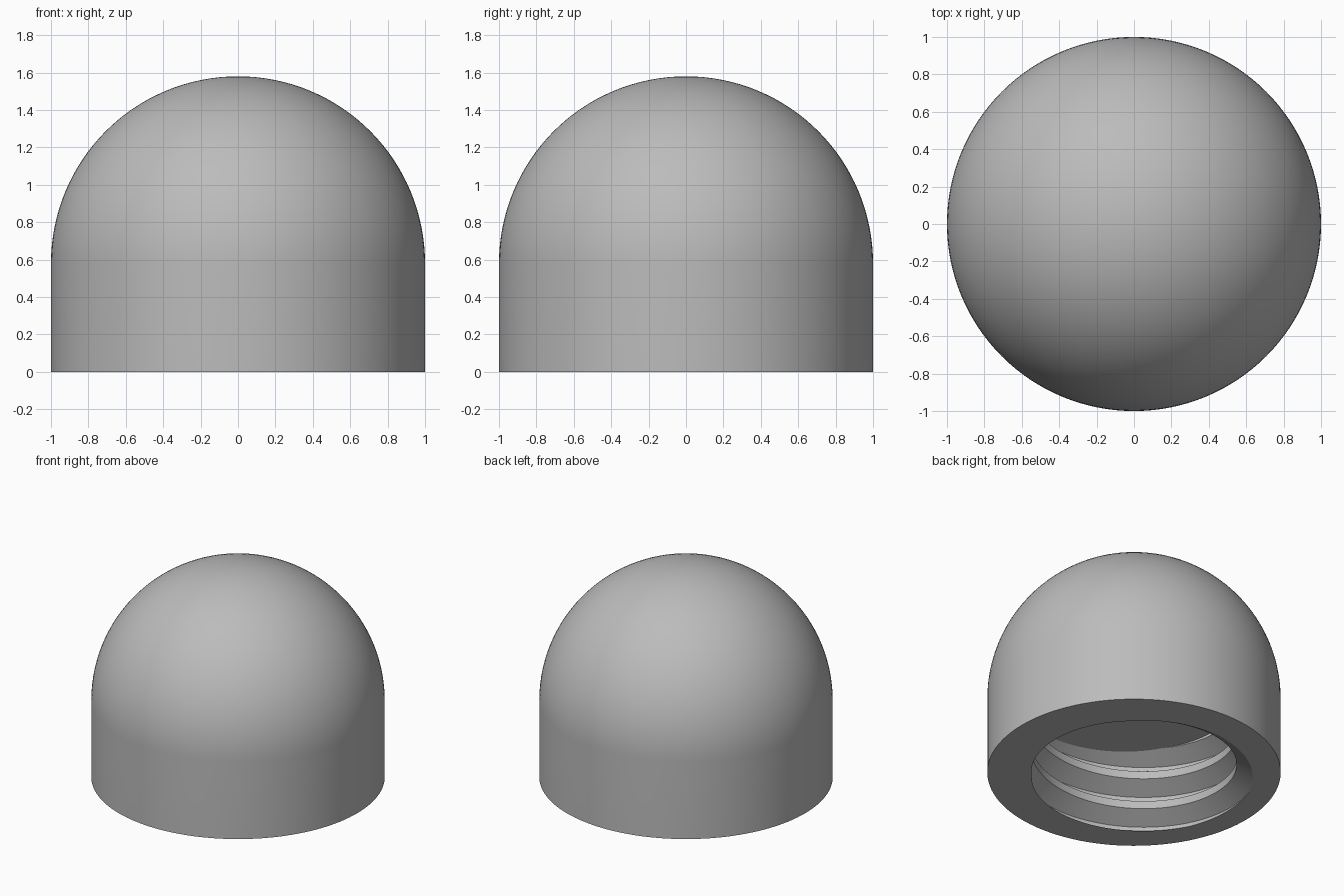
import bpy
import bmesh
from math import sin, cos, pi, radians, sqrt
from mathutils import Vector

old = bpy.data.objects.get("Cube")
if old:
    bpy.data.objects.remove(old, do_unlink=True)

SEGMENTS = 128
DOME_Z = 0.58       # height where the wall turns into the hemisphere
CEILING_Z = 0.58    # top of the threaded bore
PITCH = 0.235
CREST_R = 0.70
DEPTH = PITCH * sqrt(3) * 5 / 16 * 1.0
ROOT_R = CREST_R + DEPTH

grey = bpy.data.materials.new("plain_grey")
grey.use_nodes = True
color = (0.5, 0.5, 0.5, 1)
grey.diffuse_color = color
grey.node_tree.nodes["Principled BSDF"].inputs["Base Color"].default_value = color

bm = bmesh.new()


def edges_at(z):
    """Open edges lying in the horizontal plane at height z."""
    return [e for e in bm.edges if e.is_boundary
            and all(abs(v.co.z - z) < 1e-4 for v in e.verts)]


# Helical thread: one pitch of profile repeated, each column lifted along the helix
pitch_profile = [(CREST_R, -1 / 8), (CREST_R, 1 / 8),
                 (ROOT_R, 7 / 16), (ROOT_R, 9 / 16)]
profile = [(r, k + t) for k in range(-2, 5) for r, t in pitch_profile]
columns = []
for i in range(SEGMENTS + 1):
    turn = i / SEGMENTS
    a = 2 * pi * turn
    columns.append([bm.verts.new((r * cos(a), r * sin(a), PITCH * (t + turn)))
                    for r, t in profile])
for c0, c1 in zip(columns, columns[1:]):
    for j in range(len(profile) - 1):
        bm.faces.new((c0[j], c0[j + 1], c1[j + 1], c1[j]))
bmesh.ops.remove_doubles(bm, verts=bm.verts[:], dist=1e-5)

# Trim the thread flush with the base and the bore ceiling
for z, normal in ((0, -1), (CEILING_Z, 1)):
    bmesh.ops.bisect_plane(bm, geom=bm.verts[:] + bm.edges[:] + bm.faces[:],
                           plane_co=(0, 0, z), plane_no=(0, 0, normal),
                           clear_outer=True, dist=1e-5)
bmesh.ops.remove_doubles(bm, verts=bm.verts[:], dist=1e-5)

# Flat bore ceiling
bmesh.ops.triangle_fill(bm, edges=edges_at(CEILING_Z), use_beauty=True,
                        normal=Vector((0, 0, -1)))

# Outer wall and dome, revolved from a half outline
ARC_STEPS = 32
outline = [(1, 0)] + [(cos(pi / 2 * i / ARC_STEPS), DOME_Z + sin(pi / 2 * i / ARC_STEPS))
                      for i in range(ARC_STEPS + 1)]
verts = [bm.verts.new((r, 0, z)) for r, z in outline]
edges = [bm.edges.new(pair) for pair in zip(verts, verts[1:])]
bmesh.ops.spin(bm, geom=verts + edges, axis=(0, 0, 1), cent=(0, 0, 0),
               angle=2 * pi, steps=SEGMENTS, use_merge=False)
bmesh.ops.remove_doubles(bm, verts=bm.verts[:], dist=1e-5)

# Flat base rim between the wall and the bore mouth
bmesh.ops.triangle_fill(bm, edges=edges_at(0), use_beauty=True,
                        normal=Vector((0, 0, -1)))
bmesh.ops.recalc_face_normals(bm, faces=bm.faces[:])

mesh = bpy.data.meshes.new("domed_threaded_cap")
bm.to_mesh(mesh)
bm.free()
mesh.materials.append(grey)
cap = bpy.data.objects.new("domed_threaded_cap", mesh)
bpy.context.collection.objects.link(cap)

bpy.ops.object.select_all(action="DESELECT")
cap.select_set(True)
bpy.context.view_layer.objects.active = cap
bpy.ops.object.shade_smooth_by_angle(angle=radians(30))
